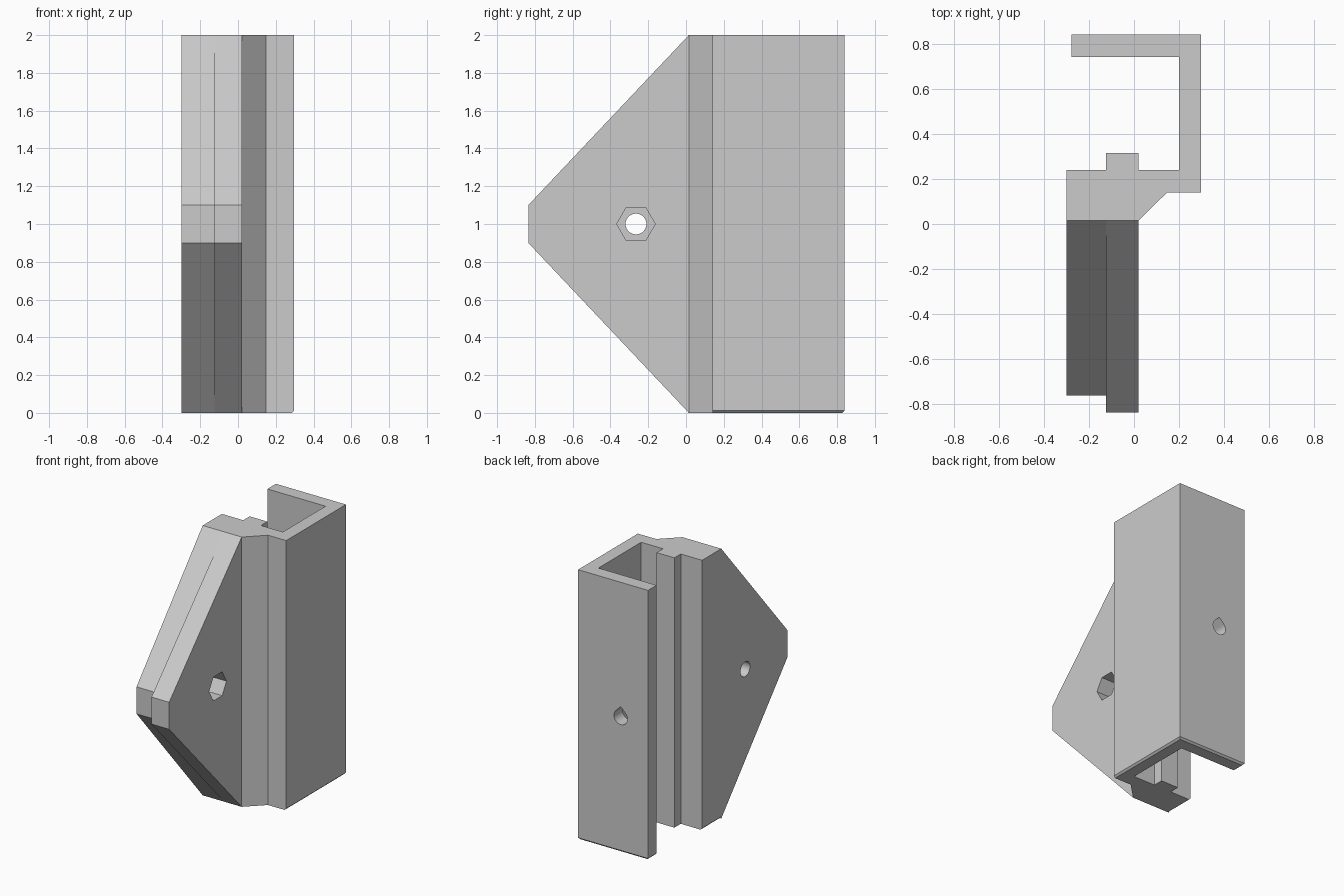
import bpy
import bmesh
import math

if "Cube" in bpy.data.objects:
    bpy.data.objects.remove(bpy.data.objects["Cube"], do_unlink=True)

grey = bpy.data.materials.new("plain grey")
grey.use_nodes = True
GREY = (0.6, 0.6, 0.6, 1)
grey.diffuse_color = GREY
grey.node_tree.nodes["Principled BSDF"].inputs["Base Color"].default_value = GREY

PLACE = {
    "x": lambda a, b, d: (d, a, b),
    "y": lambda a, b, d: (a, d, b),
    "z": lambda a, b, d: (a, b, d),
}


def prism(name, points, axis, low, high, bevel_rule=None):
    """Extrude a 2D outline along an axis, optionally bevelling chosen edges."""
    bm = bmesh.new()
    rings = [[bm.verts.new(PLACE[axis](a, b, d)) for a, b in points] for d in (low, high)]
    bm.faces.new(rings[0])
    bm.faces.new(rings[1])
    n = len(points)
    for i in range(n):
        j = (i + 1) % n
        bm.faces.new((rings[0][i], rings[0][j], rings[1][j], rings[1][i]))
    bmesh.ops.recalc_face_normals(bm, faces=bm.faces[:])
    if bevel_rule:
        edges = [e for e in bm.edges if bevel_rule(e)]
        bmesh.ops.bevel(bm, geom=edges, offset=0.013, segments=1, affect="EDGES")
    mesh = bpy.data.meshes.new(name)
    bm.to_mesh(mesh)
    bm.free()
    mesh.materials.append(grey)
    obj = bpy.data.objects.new(name, mesh)
    bpy.context.collection.objects.link(obj)
    return obj


def combine(target, tool, operation):
    """Apply a boolean and remove the tool object."""
    mod = target.modifiers.new(operation, "BOOLEAN")
    mod.operation = operation
    mod.solver = "EXACT"
    mod.object = tool
    tool.hide_render = True
    bpy.context.view_layer.objects.active = target
    bpy.ops.object.modifier_apply(modifier=mod.name)
    bpy.data.objects.remove(tool, do_unlink=True)


def arc(ca, cb, r, n, start=0.0, sweep=360.0):
    steps = n if sweep == 360 else n - 1
    angles = [math.radians(start + sweep * i / steps) for i in range(n)]
    return [(ca + r * math.cos(t), cb + r * math.sin(t)) for t in angles]


def outer_bottom(edge):
    a, b = (v.co for v in edge.verts)
    if max(a.z, b.z) > 0.001:
        return False
    side = min(abs(a.x), abs(b.x)) > 0.27 and abs(a.x - b.x) < 0.001
    back = min(a.y, b.y) > 0.83
    return side or back


# Hooked channel with guide rib, chamfered along its outer bottom edges
HOOK = [(-0.3, 0.015), (0.02, 0.015), (0.147, 0.14), (0.297, 0.14),
        (0.297, 0.84), (-0.277, 0.84), (-0.277, 0.74), (0.2, 0.74),
        (0.2, 0.24), (0.02, 0.24), (0.02, 0.315), (-0.125, 0.315),
        (-0.125, 0.24), (-0.3, 0.24)]
bracket = prism("hook_bracket", HOOK, "z", 0, 2, outer_bottom)

# Teardrop screw hole through the back wall
teardrop = arc(-0.0525, 1, 0.055, 37, 135, 270)
teardrop.append((-0.0525, 1 + 0.055 * math.sqrt(2)))
combine(bracket, prism("teardrop_cutter", teardrop, "y", 0.65, 0.95), "DIFFERENCE")

# Tapered fin in two layers, the outer one reaching slightly further
for name, tip, low, high in (("fin_outer", -0.835, -0.125, 0.02),
                             ("fin_inner", -0.76, -0.3, -0.125)):
    outline = [(0.015, 0), (0.015, 2), (tip, 1.1), (tip, 0.9)]
    combine(bracket, prism(name, outline, "x", low, high), "UNION")

# Bolt hole through the fin, with a hexagonal nut pocket
combine(bracket, prism("bolt_cutter", arc(-0.265, 1, 0.055, 48), "x", -0.4, 0.1), "DIFFERENCE")
combine(bracket, prism("nut_cutter", arc(-0.265, 1, 0.102, 6), "x", -0.125, 0.1), "DIFFERENCE")

# Smooth the round holes only
bpy.ops.object.select_all(action="DESELECT")
bracket.select_set(True)
bpy.context.view_layer.objects.active = bracket
bpy.ops.object.shade_smooth_by_angle(angle=math.radians(20))
# Keep the nearly coplanar fin slopes and all large planes flat
for face in bracket.data.polygons:
    if face.area > 0.02:
        face.use_smooth = False
